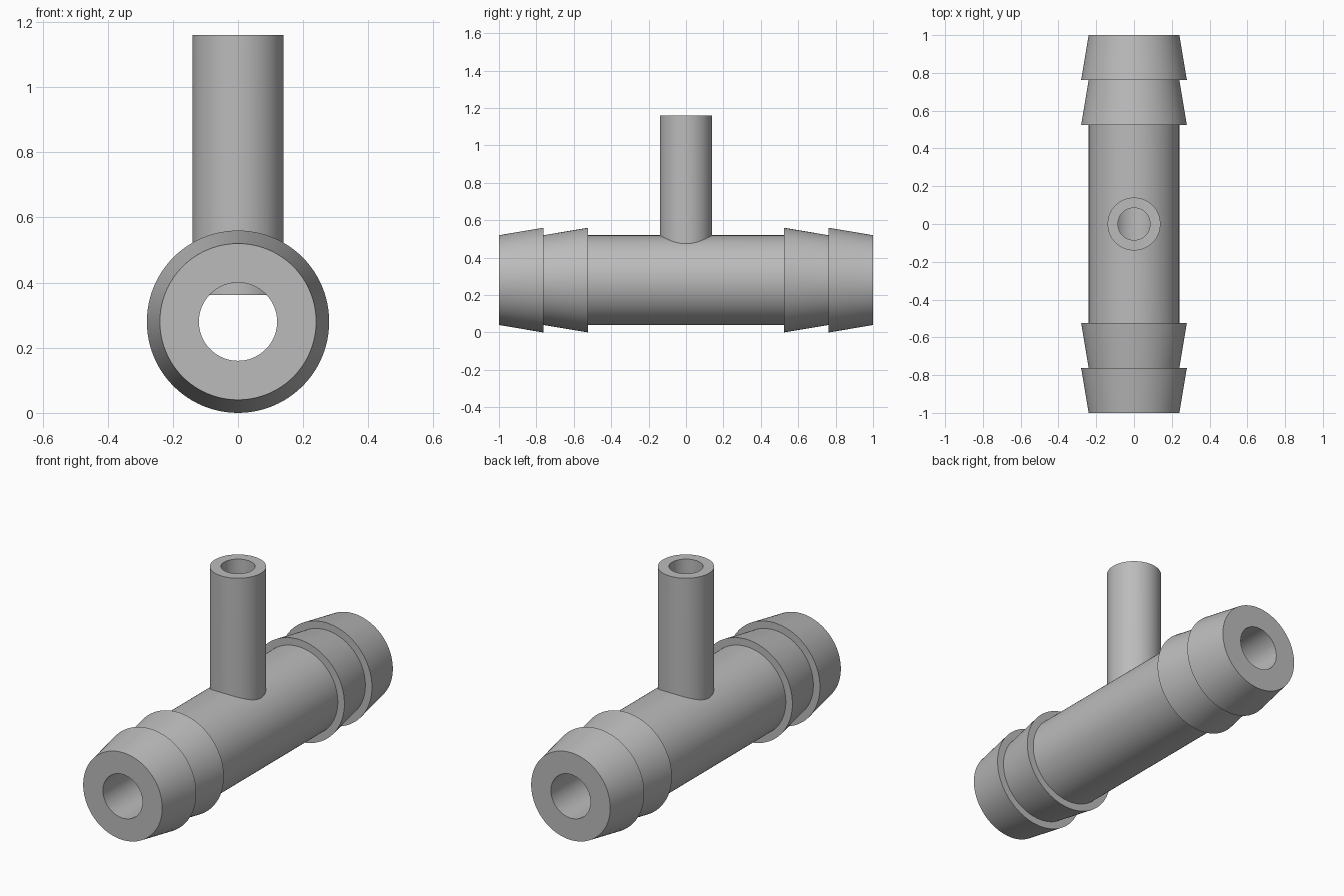
import bpy
import bmesh
from math import pi
from mathutils import Matrix, Vector

if "Cube" in bpy.data.objects:
    bpy.data.objects.remove(bpy.data.objects["Cube"], do_unlink=True)

SIDES = 96
AXIS_Z = 0.28        # height of the main tube's axis
BODY_R, BARB_R, BORE_R = 0.24, 0.28, 0.12
BRANCH_R, BRANCH_BORE_R = 0.14, 0.085
BARBS = (0.523, 0.762)   # distance of each barb shoulder from the middle

grey = bpy.data.materials.new("plain_grey")
grey.use_nodes = True
colour = (0.5, 0.5, 0.5, 1)
grey.diffuse_color = colour
grey.node_tree.nodes["Principled BSDF"].inputs["Base Color"].default_value = colour


def lathe(name, profile, matrix):
    """Revolve a closed (radius, height) profile around z."""
    bm = bmesh.new()
    verts = [bm.verts.new((r, 0, h)) for r, h in profile]
    edges = [bm.edges.new((a, b)) for a, b in zip(verts, verts[1:] + verts[:1])]
    bmesh.ops.spin(bm, geom=verts + edges, cent=(0, 0, 0), axis=(0, 0, 1),
                   angle=2 * pi, steps=SIDES, use_merge=True)
    bmesh.ops.remove_doubles(bm, verts=bm.verts, dist=1e-5)
    return finish(name, bm, matrix)


def cylinder(name, radius, bottom, top):
    bm = bmesh.new()
    bmesh.ops.create_cone(bm, cap_ends=True, segments=SIDES, radius1=radius,
                          radius2=radius, depth=top - bottom)
    return finish(name, bm, Matrix.Translation((0, 0, (top + bottom) / 2)))


def finish(name, bm, matrix):
    bm.transform(matrix)
    bmesh.ops.recalc_face_normals(bm, faces=bm.faces)
    mesh = bpy.data.meshes.new(name)
    bm.to_mesh(mesh)
    bm.free()
    mesh.materials.append(grey)
    obj = bpy.data.objects.new(name, mesh)
    bpy.context.collection.objects.link(obj)
    return obj


def combine(target, tool, operation):
    """Apply a boolean and discard the tool object."""
    mod = target.modifiers.new(operation.lower(), "BOOLEAN")
    mod.operation, mod.solver, mod.object = operation, "EXACT", tool
    bpy.context.view_layer.objects.active = target
    bpy.ops.object.modifier_apply(modifier=mod.name)
    bpy.data.objects.remove(tool, do_unlink=True)


# Main tube: two sawtooth barbs on each end, mirrored about the middle
half = []
for shoulder in BARBS:
    half += [(BODY_R, shoulder), (BARB_R, shoulder)]
half.append((BODY_R, 1))
outer = [(r, -h) for r, h in reversed(half)] + half
profile = outer + [(BORE_R, 1), (BORE_R, -1)]
lay_along_y = Matrix.Translation((0, 0, AXIS_Z)) @ Matrix.Rotation(pi / 2, 4, "X")
fitting = lathe("barbed_tee_fitting", profile, lay_along_y)

# Branch tube, reaching slightly into the main bore, then drilled through
combine(fitting, cylinder("branch_tube", BRANCH_R, 0.362, 1.16), "UNION")
combine(fitting, cylinder("branch_bore", BRANCH_BORE_R, AXIS_Z, 1.3), "DIFFERENCE")

# Smooth round walls with crisp shoulders
bpy.ops.object.select_all(action="DESELECT")
fitting.select_set(True)
bpy.context.view_layer.objects.active = fitting
bpy.ops.object.shade_smooth_by_angle(angle=pi / 9)
